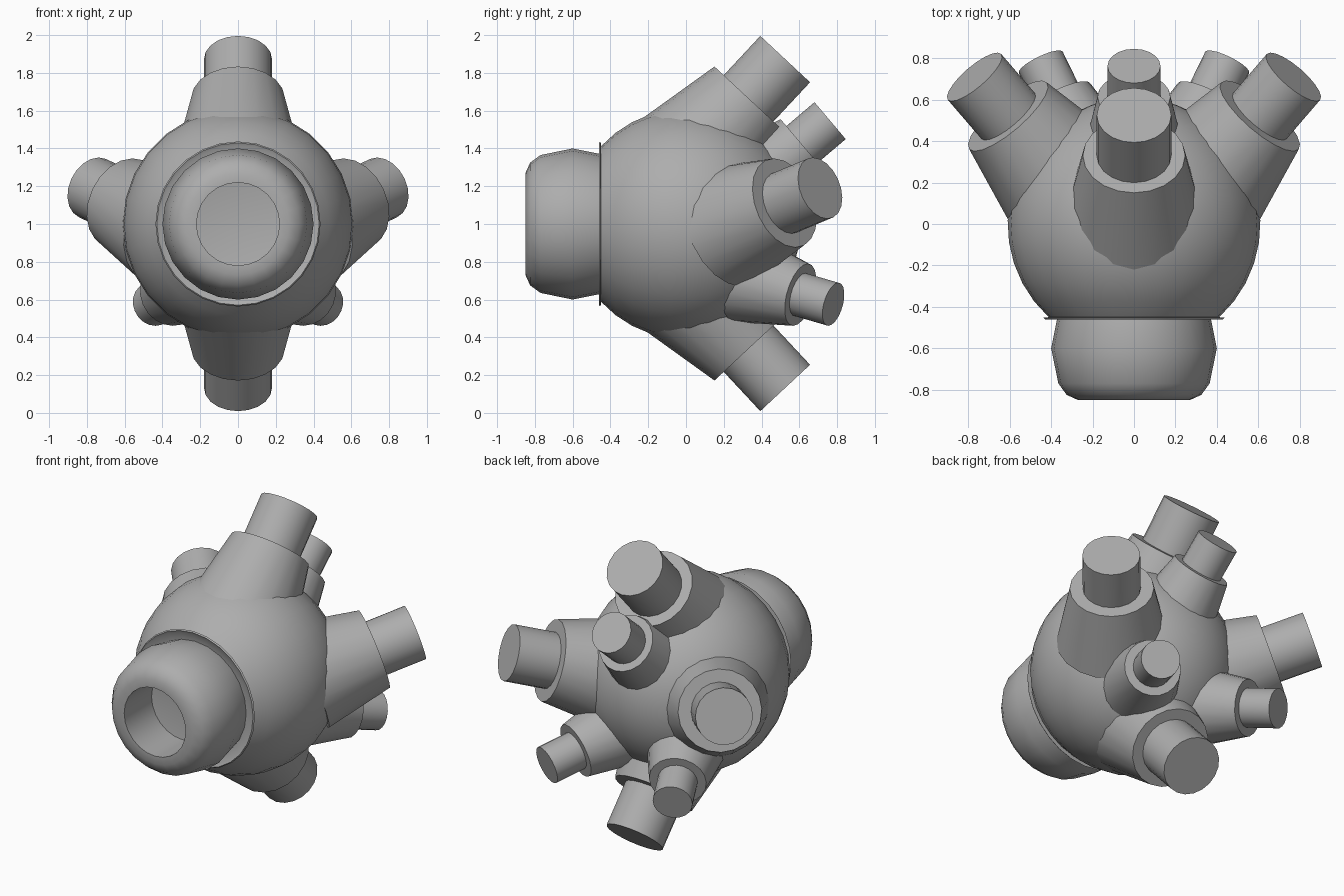
import bpy, bmesh, math
from mathutils import Vector

if "Cube" in bpy.data.objects:
    bpy.data.objects.remove(bpy.data.objects["Cube"])

grey = bpy.data.materials.new("mid_grey")
grey.diffuse_color = (0.42, 0.42, 0.42, 1)
grey.use_nodes = True
grey.node_tree.nodes["Principled BSDF"].inputs["Base Color"].default_value = grey.diffuse_color


def lathe(name, profile, origin, direction, sides):
    """Closed solid of revolution; profile holds (radius, distance along axis)."""
    bm = bmesh.new()
    rings = []
    for r, h in profile:
        if r == 0:
            rings.append([bm.verts.new((0, 0, h))])
        else:
            rings.append([bm.verts.new((r * math.cos(2 * math.pi * i / sides),
                                        r * math.sin(2 * math.pi * i / sides), h))
                          for i in range(sides)])
    for a, b in zip(rings, rings[1:]):
        for i in range(sides):
            j = (i + 1) % sides
            if len(a) == 1:
                bm.faces.new((a[0], b[j], b[i]))
            elif len(b) == 1:
                bm.faces.new((a[i], a[j], b[0]))
            else:
                bm.faces.new((a[i], a[j], b[j], b[i]))
    bmesh.ops.recalc_face_normals(bm, faces=bm.faces)
    rot = Vector(direction).to_track_quat('Z', 'Y').to_matrix()
    bmesh.ops.rotate(bm, verts=bm.verts, matrix=rot, cent=(0, 0, 0))
    bmesh.ops.translate(bm, verts=bm.verts, vec=origin)
    mesh = bpy.data.meshes.new(name)
    bm.to_mesh(mesh)
    bm.free()
    mesh.materials.append(grey)
    ob = bpy.data.objects.new(name, mesh)
    bpy.context.collection.objects.link(ob)
    bpy.ops.object.select_all(action='DESELECT')
    ob.select_set(True)
    bpy.context.view_layer.objects.active = ob
    bpy.ops.object.shade_smooth_by_angle(angle=math.radians(35))
    return ob


CENTRE = (0, 0, 1)
FRONT = (0, -1, 0)

# spherical body, cut flat with a small lip at the front
R = 0.61
cut = math.acos(0.45 / R)
n = 14
ball = [(0, -R)]
for k in range(1, n + 1):
    a = math.pi - (math.pi - cut) * k / n
    ball.append((R * math.sin(a), R * math.cos(a)))
ball += [(0.437, 0.452), (0.43, 0.46), (0.415, 0.452), (0.36, 0.44), (0, 0.44)]
lathe("body", ball, CENTRE, FRONT, 28)

# front nozzle with a bore
lathe("front_nozzle",
      [(0, 0.40), (0.36, 0.40), (0.37, 0.45), (0.40, 0.60), (0.365, 0.77), (0.325, 0.825),
       (0.27, 0.85), (0.22, 0.85), (0.22, 0.57), (0, 0.54)],
      CENTRE, FRONT, 24)


def arm(name, tip, direction, r_tube, r_socket, tube_len, socket_len):
    """Tapered socket growing out of the body and a straight tube; tip is the tube's end centre."""
    d = Vector(direction).normalized()
    tip = Vector(tip)
    lathe(name + "_tube", [(0, 0), (r_tube, 0), (r_tube, tube_len + 0.1), (0, tube_len + 0.1)],
          tip - d * (tube_len + 0.1), d, 20)
    r_base = r_socket + 0.2 * socket_len
    lathe(name + "_socket", [(0, 0), (r_base, 0), (r_socket, socket_len), (0, socket_len)],
          tip - d * (tube_len + socket_len), d, 20)


# large arms: top, bottom and both sides
big = (0.18, 0.247, 0.284, 0.45)
arm("top_arm", (0, 0.525, 1.873), (0, 0.68, 0.73), *big)
arm("bottom_arm", (0, 0.525, 0.132), (0, 0.68, -0.73), *big)
for s, side in ((1, "right"), (-1, "left")):
    arm(side + "_arm", (0.77 * s, 0.71, 1.19), (0.62 * s, 0.72, 0.30), 0.17, 0.247, 0.26, 0.42)
    # small lower arms
    arm(side + "_small_arm", (0.45 * s, 0.78, 0.575), (0.42 * s, 0.86, -0.25),
        0.118, 0.17, 0.20, 0.34)

# small upper arm
arm("upper_small_arm", (0, 0.763, 1.547), (0, 0.763, 0.646), 0.128, 0.176, 0.195, 0.34)
